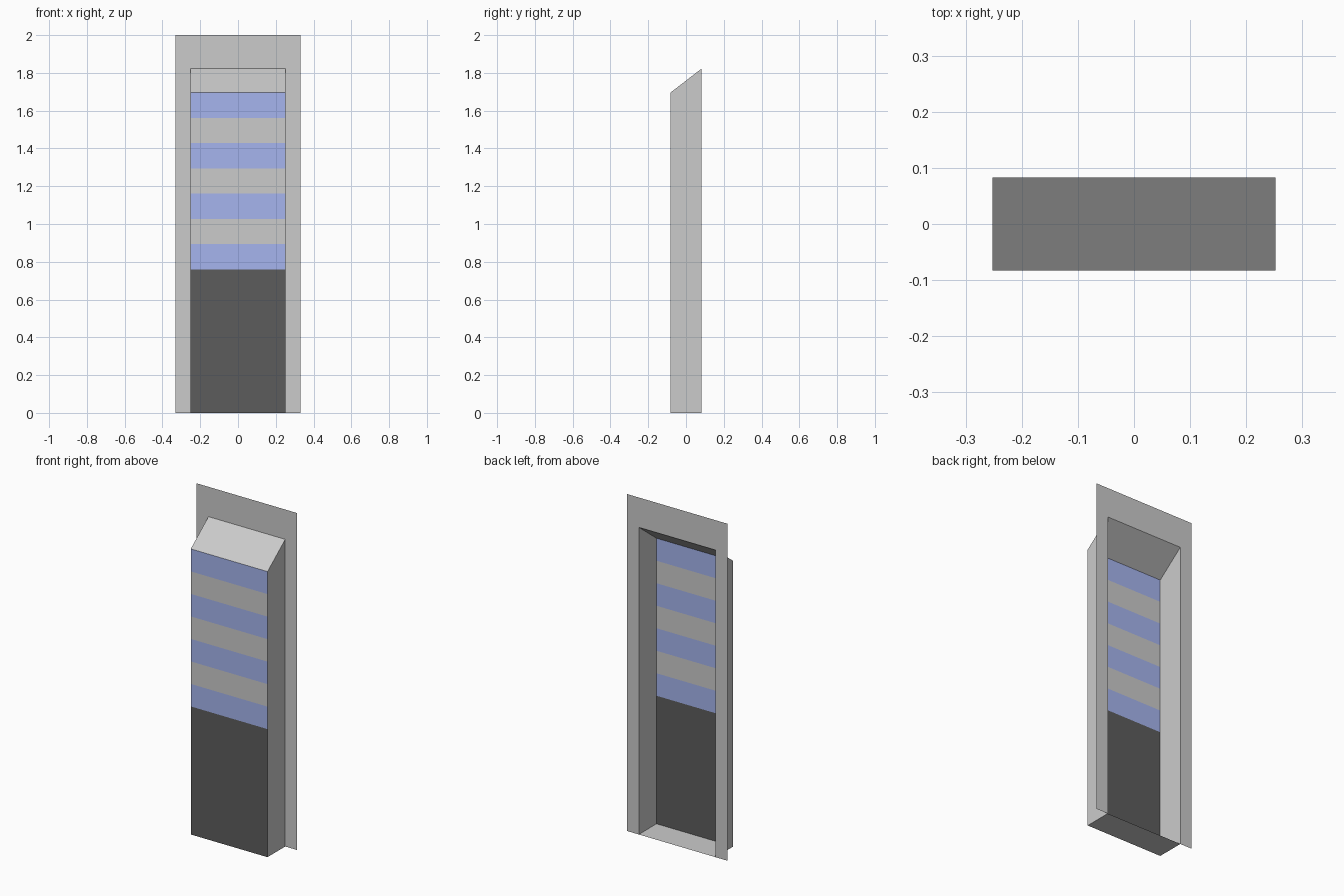
import bpy

if "Cube" in bpy.data.objects:
    bpy.data.objects.remove(bpy.data.objects["Cube"])

W, D = 0.252, 0.083        # half width and half depth of the box
FW, H = 0.33, 2.0          # half width and height of the back frame
Z_DARK, Z_FRONT, Z_BACK = 0.76, 1.695, 1.823


def material(name, rgb):
    mat = bpy.data.materials.new(name)
    mat.diffuse_color = (*rgb, 1)
    mat.use_nodes = True
    mat.node_tree.nodes["Principled BSDF"].inputs["Base Color"].default_value = mat.diffuse_color
    return mat


def sheet(name, verts, faces, mat=None):
    mesh = bpy.data.meshes.new(name)
    mesh.from_pydata(verts, [], faces)
    if mat:
        mesh.materials.append(mat)
    obj = bpy.data.objects.new(name, mesh)
    bpy.context.collection.objects.link(obj)
    return obj


def front_panel(name, z0, z1, mat=None):
    return sheet(name, [(-W, -D, z0), (W, -D, z0), (W, -D, z1), (-W, -D, z1)],
                 [(0, 1, 2, 3)], mat)


dark = material("dark_grey", (0.107, 0.107, 0.107))
blue = material("slate_blue", (0.38, 0.46, 0.86))

# Open-backed housing: base, sides and sloping top
profile = [(-D, 0), (D, 0), (D, Z_BACK), (-D, Z_FRONT)]
sheet("housing", [(x, y, z) for x in (-W, W) for y, z in profile],
      [(3, 2, 1, 0), (4, 5, 6, 7), (0, 1, 5, 4), (2, 3, 7, 6)])

# Thin frame around the open back
outer = [(-FW, 0), (-FW, H), (FW, H), (FW, 0)]
inner = [(-W, 0), (-W, Z_BACK), (W, Z_BACK), (W, 0)]
sheet("back_frame", [(x, D, z) for x, z in outer + inner],
      [(i, i + 1, i + 5, i + 4) for i in range(3)])

# Front: dark lower panel, then alternating blue and grey bands
front_panel("lower_panel", 0, Z_DARK, dark)
step = (Z_FRONT - Z_DARK) / 7
for i in range(7):
    z = Z_DARK + i * step
    if i % 2:
        front_panel("grey_band", z, z + step)
    else:
        front_panel("blue_band", z, z + step, blue)
